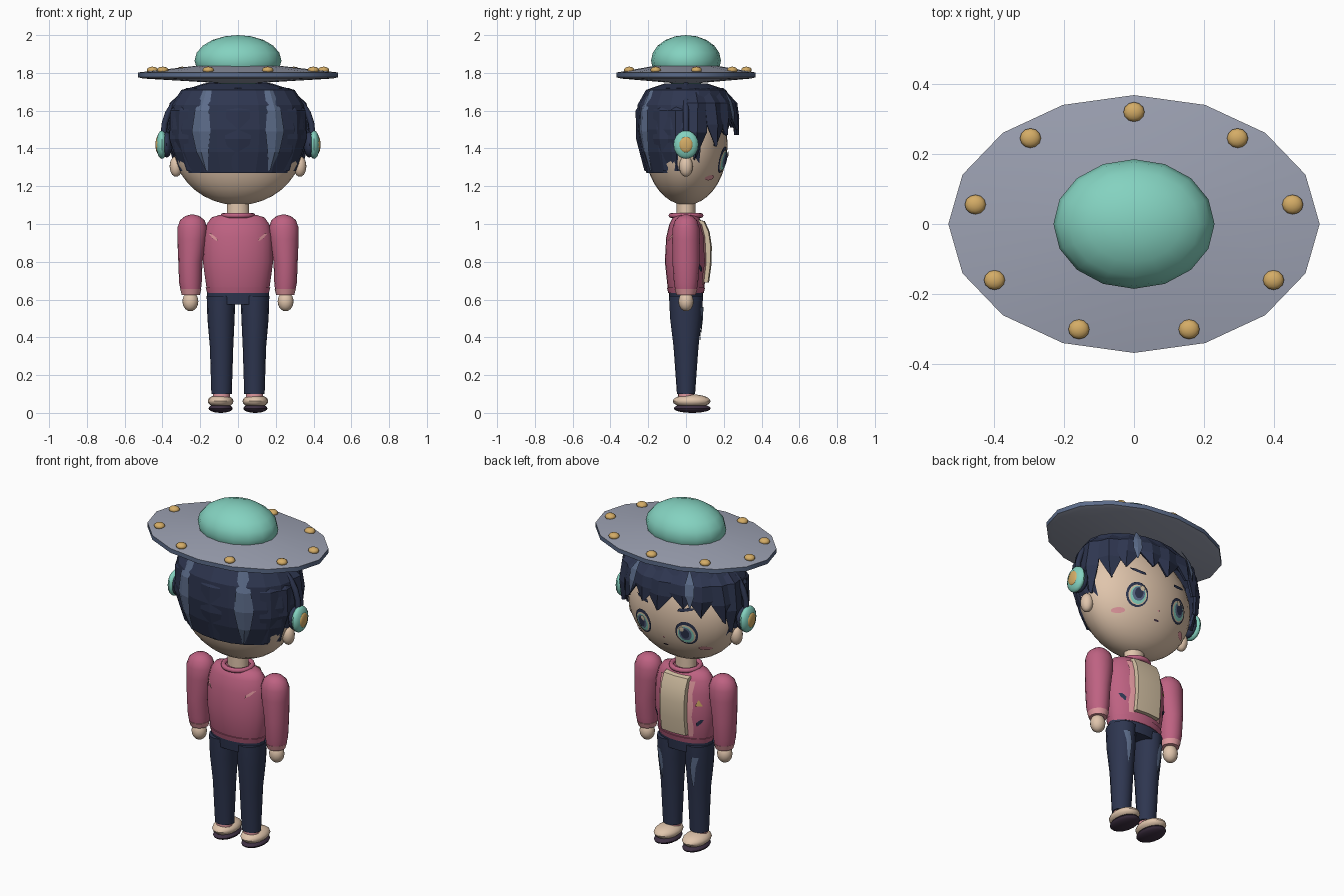
import bpy, bmesh
from math import sin, cos, pi, radians, sqrt

cube = bpy.data.objects.get("Cube")
if cube:
    bpy.data.objects.remove(cube)


# Flat colours, given as sRGB and stored as linear
def colour(name, *rgb):
    lin = [((c / 255 + 0.055) / 1.055) ** 2.4 for c in rgb] + [1]
    m = bpy.data.materials.new(name)
    m.use_nodes = True
    m.diffuse_color = lin
    m.node_tree.nodes["Principled BSDF"].inputs["Base Color"].default_value = lin
    return m


navy = colour("navy", 46, 54, 80)
slate = colour("slate blue", 92, 108, 138)
teal = colour("teal", 132, 210, 192)
gold = colour("gold", 212, 172, 102)
skin = colour("skin", 224, 197, 172)
rose = colour("rose", 190, 98, 130)
pink = colour("pale pink", 224, 152, 158)
cream = colour("cream", 212, 193, 164)
grey = colour("grey", 156, 161, 178)
plum = colour("dark plum", 62, 48, 66)


def finish(name, bm, mat, smooth=True):
    me = bpy.data.meshes.new(name)
    bm.to_mesh(me)
    bm.free()
    ob = bpy.data.objects.new(name, me)
    bpy.context.collection.objects.link(ob)
    me.materials.append(mat)
    if smooth:
        bpy.ops.object.select_all(action='DESELECT')
        ob.select_set(True)
        bpy.context.view_layer.objects.active = ob
        bpy.ops.object.shade_smooth_by_angle(angle=radians(40))
    return ob


# Stack of ellipses; each row is z, x radius, y radius, x centre
def loft(name, mat, rows, n=20, side=1, smooth=True, caps=True):
    bm = bmesh.new()
    rings = []
    for z, rx, ry, *c in rows:
        cx = side * c[0] if c else 0
        rings.append([bm.verts.new((cx + rx * cos(2 * pi * i / n), ry * sin(2 * pi * i / n), z))
                      for i in range(n)])
    for a, b in zip(rings, rings[1:]):
        for i in range(n):
            j = (i + 1) % n
            bm.faces.new((a[i], a[j], b[j], b[i]))
    if caps:
        bm.faces.new(rings[0][::-1])
    bm.faces.new(rings[-1])
    return finish(name, bm, mat, smooth)


def ball(name, mat, loc, size, u=16, v=10):
    bm = bmesh.new()
    bmesh.ops.create_uvsphere(bm, u_segments=u, v_segments=v, radius=1)
    for p in bm.verts:
        p.co = [l + s * c for l, s, c in zip(loc, size, p.co)]
    return finish(name, bm, mat)


# Open sheet from a grid of points, faces turned away from the z axis
def sheet(name, mat, grid, smooth=True):
    bm = bmesh.new()
    vs = [[bm.verts.new(p) for p in row] for row in grid]
    for a, b in zip(vs, vs[1:]):
        for i in range(len(a) - 1):
            bm.faces.new((a[i], a[i + 1], b[i + 1], b[i]))
    bm.normal_update()
    for f in bm.faces:
        c = f.calc_center_median()
        if f.normal.x * c.x + f.normal.y * c.y < 0:
            f.normal_flip()
    return finish(name, bm, mat, smooth)


def section(rows, z):
    for a, b in zip(rows, rows[1:]):
        if a[0] <= z <= b[0]:
            t = (z - a[0]) / (b[0] - a[0])
            return [p + t * (q - p) for p, q in zip(a[1:], b[1:])]
    return rows[0][1:] if z < rows[0][0] else rows[-1][1:]


# Thin plate lying on a loft; each row is z, x from, x to
def plate(name, mat, rows, strip, off=0.006, side=1, face=1):
    grid = []
    for z, x0, x1 in strip:
        rx, ry, *c = section(rows, z)
        line = []
        for k in range(4):
            x = x0 + (x1 - x0) * k / 3
            u = (x - (c[0] if c else 0)) / rx
            line.append((side * x, face * (ry * sqrt(max(0, 1 - u * u)) + off), z))
        grid.append(line)
    return sheet(name, mat, grid)


def oval(x, z, rx, rz, n=10):
    return [(z - rz * cos(pi * i / n), x - rx * sin(pi * i / n) - 0.001, x + rx * sin(pi * i / n) + 0.001)
            for i in range(n + 1)]


SIDES = (("left", 1), ("right", -1))

# Saucer hat
hat = loft("hat_disc", grey, [(1.745, .08, .055), (1.77, .5, .345), (1.777, .53, .368),
                              (1.802, .53, .368), (1.84, .2, .15)], n=16)
hat.data.materials.append(slate)
for p in hat.data.polygons:
    if 1.772 < p.center.z < 1.81 and abs(p.normal.z) < 0.5:
        p.material_index = 1
ball("hat_dome", teal, (0, 0, 1.865), (.23, .185, .135))
for k in range(9):
    a = radians(90 + 40 * k)
    ball(f"hat_stud_{k}", gold, (.46 * cos(a), .32 * sin(a), 1.815), (.03, .028, .018), 12, 8)

# Head, neck and ears
HEAD = [(1.42 - .32 * cos(t), .345 * sin(t), .22 * sin(t))
        for t in [0.05 + (pi - 0.1) * i / 18 for i in range(19)]]
loft("head", skin, HEAD, n=32)
loft("neck", skin, [(1.02, .06, .05), (1.14, .058, .05)])

# Hair cap, open over the face
HAIR = [(1.27, .30, .21), (1.38, .35, .245), (1.5, .367, .265),
        (1.63, .352, .257), (1.71, .30, .212), (1.745, .16, .11)]
cap = loft("hair_cap", navy, HAIR, smooth=False, caps=False)
bm = bmesh.new()
bm.from_mesh(cap.data)
gone = [f for f in bm.faces for c in [f.calc_center_median()] if c.y > 0.06 and c.z < 1.62]
bmesh.ops.delete(bm, geom=gone, context='FACES')
bm.to_mesh(cap.data)
bm.free()


# Pointed lock following the cap; each row is z, half width in degrees
def lock(name, mat, angle, rows, scale, ridge=0.02, thick=0.0, lean=0):
    grid = []
    for z, half in rows:
        rx, ry = section(HAIR, z)
        shift = lean * (rows[0][0] - z)
        line = []
        for k in (-1, 0, 1):
            a = radians(angle + shift + k * half)
            s = scale + (ridge if k == 0 else 0)
            line.append((s * rx * cos(a), s * ry * sin(a), z))
        grid.append(line)
    ob = sheet(name, mat, grid, smooth=False)
    if thick:
        mod = ob.modifiers.new("thickness", 'SOLIDIFY')
        mod.thickness = thick
        mod.offset = -1
    return ob


FRINGE = ((14, 1.34), (34, 1.41), (54, 1.47), (74, 1.5), (93, 1.47),
          (112, 1.51), (132, 1.46), (150, 1.42), (167, 1.35))
for k, (angle, tip) in enumerate(FRINGE):
    mid = tip + 0.4 * (1.7 - tip)
    lock(f"fringe_lock_{k}", navy, angle, [(1.72, 8), (1.64, 12), (mid, 12), (tip, 0.5)],
         1.03, 0.05, 0.015, lean=12 if k % 2 else -8)
for k, angle in enumerate((62, 120)):
    lock(f"fringe_streak_{k}", slate, angle, [(1.71, 1), (1.65, 4), (1.59, 4), (1.52, .5)], 1.085, 0.01)
for k, angle in enumerate((238, 302)):
    lock(f"back_streak_{k}", slate, angle, [(1.71, 5), (1.6, 7), (1.49, 9), (1.38, 6), (1.28, 1)], 1.02, 0.03)
for k, angle in enumerate((192, 212, 270, 328, 348)):
    lock(f"back_lock_{k}", navy, angle, [(1.72, 6), (1.6, 10), (1.45, 11), (1.28, 5)], 1.0, 0.03)

# Headphone band
cu = bpy.data.curves.new("headphone_band", 'CURVE')
cu.dimensions = '3D'
cu.bevel_depth = 0.016
cu.bevel_resolution = 2
sp = cu.splines.new('POLY')
sp.points.add(16)
for i, p in enumerate(sp.points):
    a = pi * i / 16
    x = cos(a)
    p.co = (.395 * (abs(x) ** 0.8) * (1 if x > 0 else -1), 0, 1.45 + .295 * sin(a) ** 0.8, 1)
cu.materials.append(navy)
bpy.context.collection.objects.link(bpy.data.objects.new("headphone_band", cu))

# Body shapes
TORSO = [(.645, .16, .09), (.67, .168, .098), (.8, .186, .112), (.93, .183, .105),
         (1.0, .165, .088), (1.035, .14, .07), (1.047, .1, .055)]
LEG = [(.1, .054, .048, .087), (.35, .062, .066, .087), (.5, .072, .084, .09), (.62, .076, .09, .09)]
ARM = [(.645, .053, .056, .25), (.69, .06, .064, .252), (.8, .064, .072, .252), (.92, .077, .073, .244),
       (.98, .079, .071, .242), (1.02, .065, .058, .242), (1.042, .038, .036, .242), (1.049, .012, .012, .242)]
loft("jacket", rose, TORSO, n=24)
loft("jacket_hem", rose, [(.635, .163, .094), (.665, .172, .102)], n=24)
loft("trouser_waist", navy, [(.575, .16, .085), (.65, .165, .092)], n=24)
bpy.ops.mesh.primitive_torus_add(major_radius=.078, minor_radius=.014, major_segments=20,
                                 minor_segments=8, location=(0, 0, 1.045))
collar = bpy.context.object
collar.name = "collar"
collar.data.materials.append(rose)
bpy.ops.object.shade_smooth()

# Shirt front, bulging out of the open jacket
shirt = [[(-.08, .04, .69), (-.078, .06, .69), (0, .06, .69), (.078, .06, .69), (.08, .04, .69)]]
for z, y in ((.69, .122), (.78, .134), (.88, .137), (.96, .125), (1.015, .1), (1.025, .06)):
    shirt.append([(-.085, .04, z), (-.078, y - .006, z), (0, y, z), (.078, y - .006, z), (.085, .04, z)])
sheet("shirt_front", cream, shirt)

for name, s in SIDES:
    # Ears and headphones
    ball(f"{name}_ear", skin, (s * .328, 0, 1.305), (.034, .036, .055))
    ball(f"{name}_ear_pad", navy, (s * .378, 0, 1.42), (.03, .06, .068))
    ball(f"{name}_ear_cup", teal, (s * .403, 0, 1.42), (.03, .066, .075))
    ball(f"{name}_ear_cup_centre", gold, (s * .426, 0, 1.42), (.011, .036, .042))

    # Face
    for k, (part, mat, rx, rz, dz) in enumerate((("outline", navy, .06, .07, 0), ("white", cream, .05, .056, -.004),
                                                 ("iris", teal, .042, .05, -.006), ("ring", slate, .033, .04, 0),
                                                 ("pupil", navy, .022, .03, .002))):
        plate(f"{name}_eye_{part}", mat, HEAD, oval(.14, 1.34 + dz, rx, rz), .006 + .003 * k, s)
    plate(f"{name}_eye_glint", cream, HEAD, oval(.125, 1.37, .013, .015, 6), .021, s)
    plate(f"{name}_brow", navy, HEAD, [(1.465, .095, .12), (1.48, .1, .175), (1.492, .155, .185)], .008, s)
    plate(f"{name}_cheek", pink, HEAD, oval(.215, 1.245, .03, .014, 6), .006, s)

    # Jacket trim, pockets and back marks
    plate(f"{name}_jacket_edge", pink, TORSO,
          [(z, .08, .105 + .006 * (i % 2)) for i, z in enumerate((.68, .74, .8, .86, .93, 1.0))], .006, s)
    plate(f"{name}_pocket_slit", navy, TORSO, [(.745, .125, .13), (.765, .125, .15), (.785, .145, .16)], .007, s)
    plate(f"{name}_back_mark", pink, TORSO,
          [(.91, .108, .112), (.925, .112, .135), (.95, .143, .156)], .007, s, face=-1)

    # Sleeves, cuffs and hands
    loft(f"{name}_sleeve", rose, ARM, n=16, side=s)
    loft(f"{name}_cuff", pink, [(.625, .048, .05, .25), (.655, .056, .06, .25)], n=16, side=s)
    ball(f"{name}_hand", skin, (s * .252, 0, .59), (.042, .04, .052))

    # Legs and shoes
    loft(f"{name}_leg", navy, LEG, n=16, side=s)
    plate(f"{name}_leg_streak", slate, LEG,
          [(.38, .098, .102), (.44, .09, .112), (.5, .09, .12), (.56, .1, .135)], .006, s)
    loft(f"{name}_sock", pink, [(.075, .045, .042, .088), (.115, .045, .042, .088)], n=16, side=s)
    ball(f"{name}_shoe", skin, (s * .092, .03, .062), (.068, .1, .036))
    ball(f"{name}_sole", plum, (s * .092, .033, .024), (.064, .098, .024))

# Badge, mouth and nose
plate("chest_badge", gold, TORSO, [(.865, -.155, -.12), (.9, -.139, -.136)], .008)
plate("mouth", plum, HEAD, oval(0, 1.235, .016, .005, 6), .006)
plate("nose", pink, HEAD, oval(0, 1.285, .006, .005, 6), .006)
